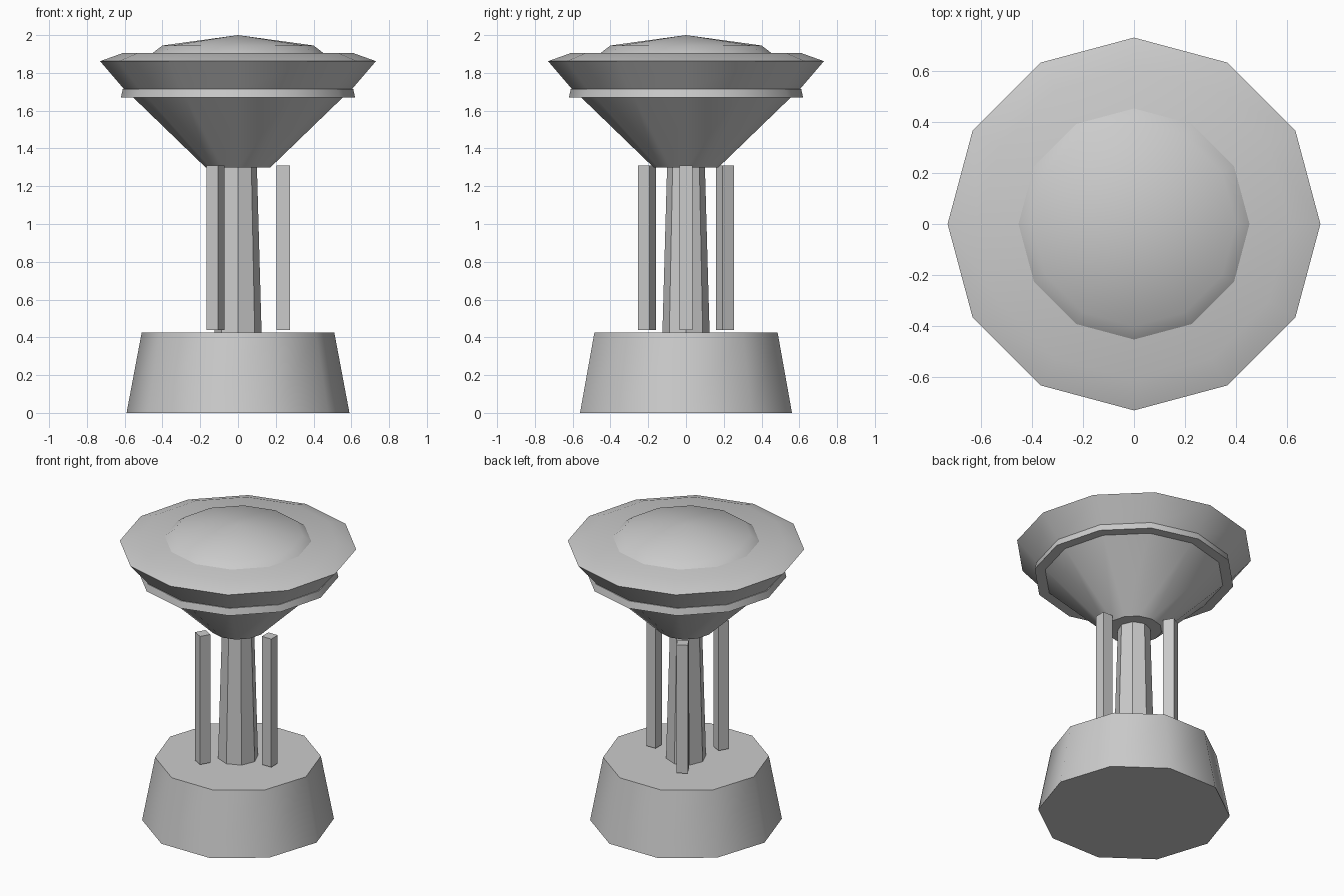
import bpy, bmesh
from math import cos, sin, tau, radians

cube = bpy.data.objects.get("Cube")
if cube:
    bpy.data.objects.remove(cube)

grey = bpy.data.materials.new("light grey")
grey.use_nodes = True
grey.diffuse_color = (0.6, 0.6, 0.6, 1)
grey.node_tree.nodes["Principled BSDF"].inputs["Base Color"].default_value = (0.6, 0.6, 0.6, 1)


def finish(name, bm):
    """Turn a bmesh into a linked object with soft shading and crisp edges."""
    bmesh.ops.recalc_face_normals(bm, faces=bm.faces)
    mesh = bpy.data.meshes.new(name)
    bm.to_mesh(mesh)
    bm.free()
    mesh.materials.append(grey)
    obj = bpy.data.objects.new(name, mesh)
    bpy.context.collection.objects.link(obj)
    bpy.ops.object.select_all(action='DESELECT')
    obj.select_set(True)
    bpy.context.view_layer.objects.active = obj
    bpy.ops.object.shade_smooth_by_angle(angle=radians(40))
    return obj


def turned(name, sides, profile):
    """Closed solid of revolution from (radius, height) points, bottom to top."""
    bm = bmesh.new()
    rings = [[bm.verts.new((r * cos(tau * i / sides), r * sin(tau * i / sides), z))
              for i in range(sides)] for r, z in profile]
    for low, high in zip(rings, rings[1:]):
        for i in range(sides):
            j = (i + 1) % sides
            bm.faces.new((low[i], low[j], high[j], high[i]))
    bm.faces.new(rings[0][::-1])
    if profile[-1][0] > 0:
        bm.faces.new(rings[-1])
    bmesh.ops.remove_doubles(bm, verts=bm.verts, dist=0.0001)
    return finish(name, bm)


# Pedestal and tapered column
turned("base", 10, [(0.59, 0), (0.51, 0.425)])
turned("column", 8, [(0.125, 0.42), (0.10, 1.31)])

# Flared head, collar, rim dish and roof dome
turned("head_cone", 12, [(0.172, 1.30), (0.56, 1.675)])
turned("collar", 12, [(0.62, 1.67), (0.61, 1.715)])
turned("dish", 12, [(0.60, 1.71), (0.73, 1.862), (0.61, 1.905)])
turned("dome", 12, [(0.455, 1.903), (0.40, 1.945), (0, 2.0)])

# Three square struts around the column
for n in range(3):
    bm = bmesh.new()
    bmesh.ops.create_cube(bm, size=1)
    bmesh.ops.scale(bm, verts=bm.verts, vec=(0.07, 0.07, 0.87))
    strut = finish(f"strut_{n + 1}", bm)
    a = tau * n / 3
    strut.location = (0.239 * cos(a), 0.239 * sin(a), 0.875)
    strut.rotation_euler.z = a
